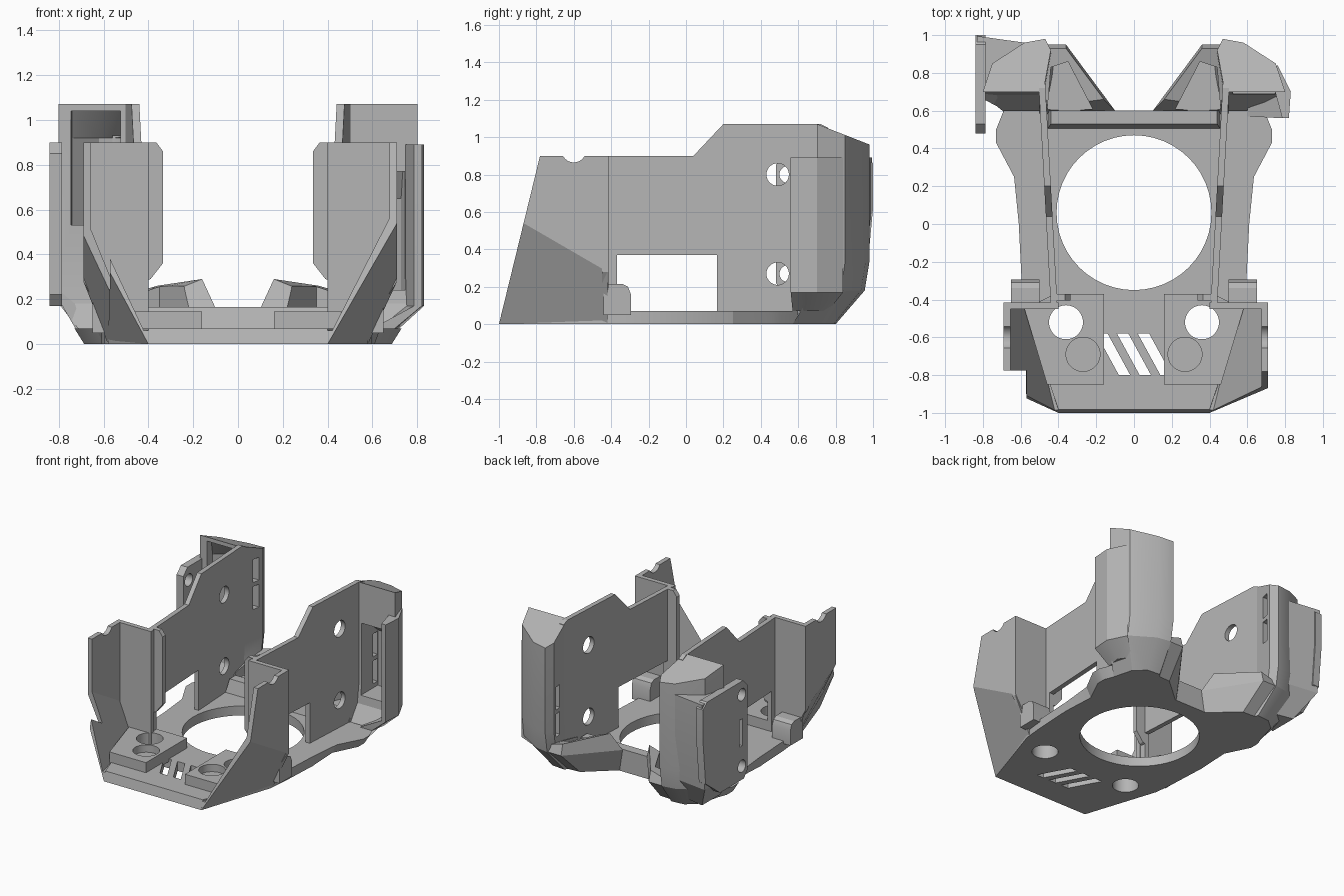
import bpy, bmesh, math

cube = bpy.data.objects.get("Cube")
if cube:
    bpy.data.objects.remove(cube, do_unlink=True)

# Single plastic colour
grey = bpy.data.materials.new("plain grey plastic")
grey.use_nodes = True
tone = (0.46, 0.46, 0.46, 1)
grey.diffuse_color = tone
grey.node_tree.nodes["Principled BSDF"].inputs["Base Color"].default_value = tone
parts = []


def loft(name, rings, s=1, keep=True):
    """Closed solid through rings of equal length; s = -1 mirrors it in x."""
    bm = bmesh.new()
    vs = [[bm.verts.new((s * x, y, z)) for x, y, z in r] for r in rings]
    n = len(rings[0])
    for a, b in zip(vs, vs[1:]):
        for i in range(n):
            bm.faces.new((a[i], a[(i + 1) % n], b[(i + 1) % n], b[i]))
    bm.faces.new(vs[0])
    bm.faces.new(vs[-1])
    bmesh.ops.recalc_face_normals(bm, faces=bm.faces)
    me = bpy.data.meshes.new(name)
    bm.to_mesh(me)
    bm.free()
    me.materials.append(grey)
    ob = bpy.data.objects.new(name, me)
    bpy.context.scene.collection.objects.link(ob)
    if keep:
        parts.append(ob)
    return ob


def plan(pts, z):
    return [(x, y, z) for x, y in pts]


def side(pts, x):
    return [(x, y, z) for y, z in pts]


def front(pts, y):
    return [(x, y, z) for x, z in pts]


def box(x0, x1, y0, y1, z0, z1):
    pts = [(x0, y0), (x1, y0), (x1, y1), (x0, y1)]
    return [plan(pts, z0), plan(pts, z1)]


def circle(u, v, r):
    return [(u + r * math.cos(i * math.tau / 48), v + r * math.sin(i * math.tau / 48))
            for i in range(48)]


def drill_z(x, y, r, z0, z1):
    return [plan(circle(x, y, r), z0), plan(circle(x, y, r), z1)]


def drill_x(y, z, r, x0, x1):
    return [side(circle(y, z, r), x0), side(circle(y, z, r), x1)]


def cut(ob, cutters, s=1):
    for rings in cutters:
        c = loft("cutter", rings, s, keep=False)
        c.hide_render = True
        m = ob.modifiers.new("cut", 'BOOLEAN')
        m.operation = 'DIFFERENCE'
        m.solver = 'EXACT'
        m.object = c
        dg = bpy.context.evaluated_depsgraph_get()
        me = bpy.data.meshes.new_from_object(ob.evaluated_get(dg))
        ob.modifiers.clear()
        ob.data = me
        bpy.data.objects.remove(c, do_unlink=True)


# Base plate with the large round opening, foot holes and plain vents
half = [(0.4, -1), (0.58, -0.45), (0.595, -0.3), (0.61, 0), (0.635, 0.25),
        (0.73, 0.43), (0.73, 0.5), (0.69, 0.6), (0.11, 0.6)]
outline = half + [(-x, y) for x, y in reversed(half)]
low = [(x * 0.94 if y > 0.2 else x, y) for x, y in outline]
top = [(x, max(y, -0.983)) for x, y in outline]
base = loft("base_plate", [plan(low, 0), plan(top, 0.07)])
holes = [drill_z(0, 0.06, 0.41, -0.1, 0.4)]
holes += [drill_z(s * 0.36, -0.52, 0.09, -0.1, 0.4) for s in (1, -1)]
for dx in (-0.11, 0, 0.11):
    slot = [(dx - 0.09, -0.58), (dx - 0.03, -0.58), (dx + 0.09, -0.8), (dx + 0.03, -0.8)]
    holes.append([plan(slot, -0.1), plan(slot, 0.3)])
cut(base, holes)

# Cross rib behind the opening
loft("rear_rib", [plan([(-0.46, 0.5), (0.46, 0.5), (0.46, 0.6), (-0.46, 0.6)], 0.05),
                  plan([(-0.44, 0.53), (0.44, 0.53), (0.44, 0.6), (-0.44, 0.6)], 0.165)])

# Outlines shared by both sides
wall = [(-0.44, 0.04), (-0.44, 0.9), (0.04, 0.9), (0.2, 1.07), (0.72, 1.07),
        (0.76, 1.05), (0.76, 0.04), (0.165, 0.04), (0.165, 0.37),
        (-0.37, 0.37), (-0.37, 0.04)]
tower = [(0.48, 0.7), (0.44, 0.92), (0.47, 0.98), (0.58, 0.96), (0.75, 0.85), (0.8, 0.7)]
tower_foot = [(0.42, 0.56), (0.4, 0.74), (0.44, 0.8), (0.54, 0.79), (0.62, 0.72), (0.66, 0.57)]
pocket = [(0.525, 0.5), (0.525, 0.89), (0.62, 0.87), (0.74, 0.76), (0.765, 0.5)]
shallow = [(x, min(y, 0.74)) for x, y in pocket]

for s, tag in ((1, "left"), (-1, "right")):
    # Front wing with sloped lower skirt and a round notch in its top edge
    out = 0.71 if s > 0 else 0.69
    wing_front = [(0.4, 0), (out, 0.54), (out, 0.9), (out - 0.035, 0.9),
                  (out - 0.035, 0.56), (0.42, 0.06), (0.3, 0.06), (0.3, 0)]
    wing_back = [(0.58, 0), (out, 0.28), (out, 0.9), (out - 0.035, 0.9),
                 (out - 0.035, 0.3), (0.56, 0.06), (0.3, 0.06), (0.3, 0)]
    wing = loft(tag + "_front_wing", [[(x, -1 + 0.244 * z, z) for x, z in wing_front],
                                      front(wing_back, -0.42)], s)
    trims = [drill_x(-0.6, 0.93, 0.065, 0.6, 0.8), drill_z(0.36, -0.52, 0.09, -0.1, 0.4)]
    if s < 0:
        trims.append(box(0.57, 0.9, -1.2, -0.775, -0.1, 1.2))
    cut(wing, trims, s)
    panel = [(0.4, 0.05), (0.57, 0.05), (out, 0.28), (out, 0.9), (0.4, 0.9)]
    loft(tag + "_wing_panel", [front(panel, -0.45), front(panel, -0.415)], s)

    # Inward tab with clipped corners beside the panel
    tab = [(0.42, 0.28), (0.39, 0.29), (0.335, 0.36), (0.335, 0.86), (0.365, 0.9), (0.42, 0.9)]
    loft(tag + "_inner_tab", [front(tab, -0.405), front(tab, -0.37)], s)

    # Long thin side wall with a window and two screw holes
    sw = loft(tag + "_side_wall",
              [[(x + 0.055 * (y + 0.44), y, z) for y, z in wall] for x in (0.405, 0.44)], s)
    cut(sw, [drill_x(0.49, z, 0.06, 0.3, 0.53) for z in (0.27, 0.8)], s)

    # Low rounded boss at the window corner
    boss = [(-0.44, 0.05), (-0.44, 0.215), (-0.34, 0.215), (-0.31, 0.2),
            (-0.295, 0.16), (-0.295, 0.05)]
    loft(tag + "_window_boss", [side(boss, 0.5), side(boss, 0.65)], s)

    # Raised foot block with a through hole and a shallow round recess
    foot = [(0.16, -0.85), (0.46, -0.85), (0.58, -0.45), (0.42, -0.37), (0.16, -0.37)]
    fb = loft(tag + "_foot_block", [plan(foot, 0.05), plan(foot, 0.145)], s)
    cut(fb, [drill_z(0.36, -0.52, 0.09, 0, 0.4), drill_z(0.27, -0.69, 0.09, 0.09, 0.4)], s)

    # Rear corner tower, tapered to the base, with a front pocket and inner slots
    rt = loft(tag + "_rear_tower",
              [plan(tower_foot, 0), plan([(x, y * 0.975) for x, y in tower], 0.18),
               plan(tower, 0.33), [(x, y, 1.07 - 0.39 * (y - 0.7)) for x, y in tower]], s)
    z0, z1 = (0.24, 0.77) if s > 0 else (0.53, 1.04)
    cut(rt, [[plan(pocket, z0), plan(pocket, z1 - 0.12), plan(shallow, z1)]]
        + [box(0.38, 0.56, 0.83, 0.885, z0 + a, z0 + a + 0.17) for a in (0.03, 0.23)], s)

    # Low angled air duct with an open top
    duct = [[(0.11, 0.58, 0), (0.33, 0.77, 0), (0.5, 0.78, 0), (0.5, 0.55, 0)],
            [(0.1, 0.6, 0.16), (0.36, 0.95, 0.18), (0.5, 0.95, 0.18), (0.5, 0.6, 0.1)],
            [(0.16, 0.66, 0.29), (0.36, 0.93, 0.26), (0.5, 0.93, 0.22), (0.46, 0.62, 0.17)]]
    du = loft(tag + "_air_duct", duct, s)
    mouth = [(0.22, 0.61), (0.46, 0.58), (0.44, 0.83), (0.35, 0.86)]
    cut(du, [[plan(mouth, 0.12), plan(mouth, 0.5)]], s)

# Left outer cheek
cheek = [(0.82, 0.56), (0.83, 0.7), (0.76, 0.84), (0.72, 0.8), (0.785, 0.56)]
cheek_low = [(0.7, 0.57), (0.72, 0.68), (0.66, 0.76), (0.6, 0.72), (0.6, 0.57)]
loft("left_outer_cheek", [plan(cheek_low, 0.07), plan(cheek, 0.17), plan(cheek, 0.89)])

# Right outer mounting plate with ears, and the corner that carries it
plate = [(0.48, 0.22), (0.52, 0.17), (0.8, 0.17), (0.97, 0.3), (1, 0.62),
         (1, 0.86), (0.95, 0.9), (0.53, 0.9), (0.48, 0.85)]
mp = loft("right_mount_plate", [side(plate, 0.785), side(plate, 0.84)], -1)
cut(mp, [drill_x(0.545, z, 0.045, 0.7, 0.9) for z in (0.27, 0.8)]
    + [box(0.7, 0.9, 0.54, 0.57, 0.42, 0.62)], -1)
corner = [(0.83, 0.995), (0.58, 0.96), (0.75, 0.75), (0.83, 0.7)]
corner_low = [(0.72, 0.84), (0.52, 0.8), (0.6, 0.66), (0.72, 0.62)]
loft("right_mount_corner", [plan(corner_low, 0.06), plan([(x, y * 0.97) for x, y in corner], 0.25),
                            plan(corner, 0.6), plan(corner, 0.89)], -1)

# Smooth round holes, keep hard edges
bpy.ops.object.select_all(action='DESELECT')
for ob in parts:
    ob.select_set(True)
bpy.context.view_layer.objects.active = parts[0]
bpy.ops.object.shade_smooth_by_angle(angle=math.radians(25))
